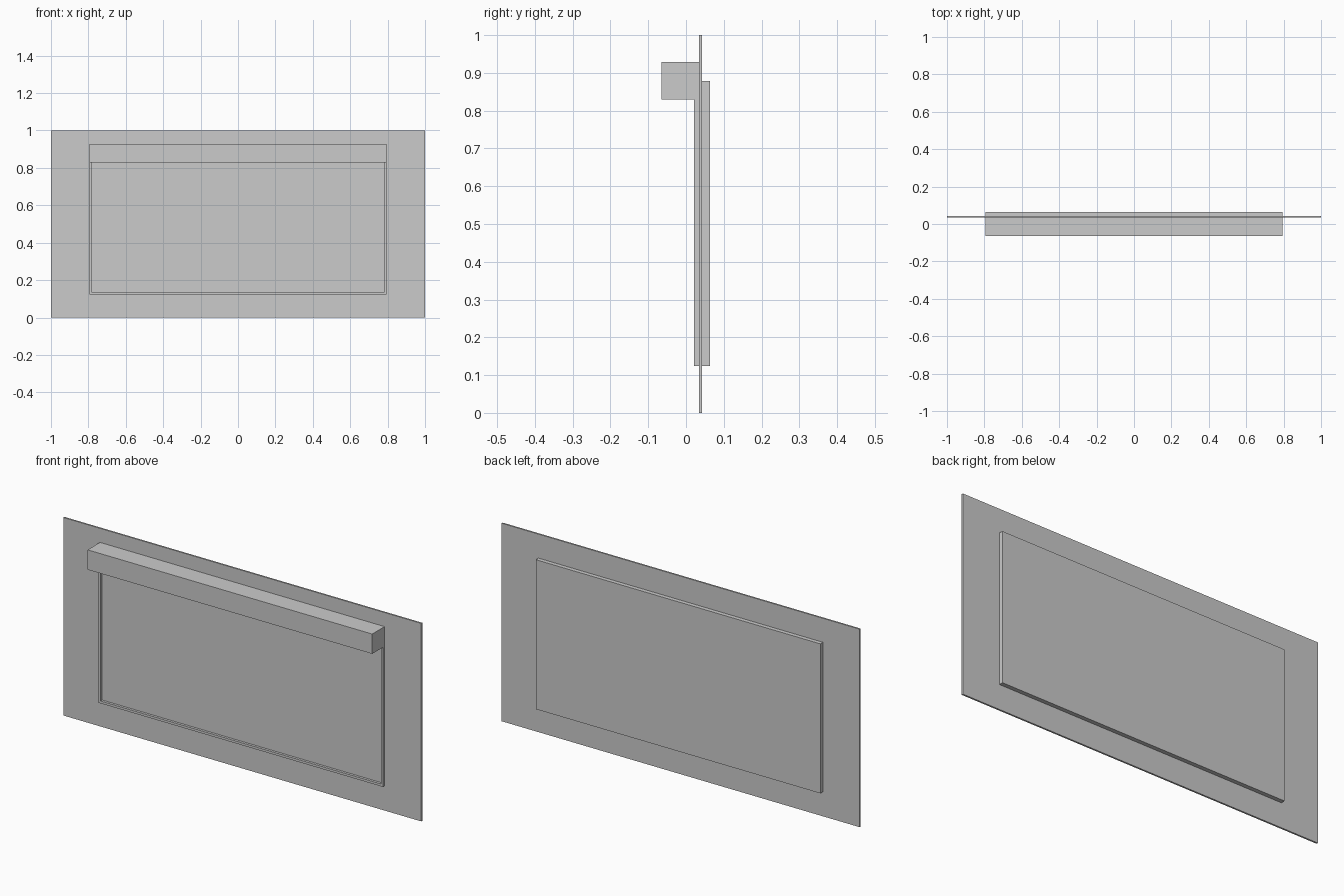
import bpy, bmesh
from mathutils import Vector

if "Cube" in bpy.data.objects:
    bpy.data.objects.remove(bpy.data.objects["Cube"])


def box(name, x, y, z):
    """Axis-aligned box from (min, max) pairs."""
    bm = bmesh.new()
    bmesh.ops.create_cube(bm, size=1)
    for v in bm.verts:
        v.co = Vector([(a + b) / 2 + c * (b - a) for c, (a, b) in zip(v.co, (x, y, z))])
    return add(name, bm)


def add(name, bm):
    me = bpy.data.meshes.new(name)
    bm.to_mesh(me)
    bm.free()
    ob = bpy.data.objects.new(name, me)
    bpy.context.collection.objects.link(ob)
    return ob


# Thin wall sheet the tray passes through
box("wall_panel", (-1, 1), (0.034, 0.0425), (0, 1))

# Long housing across the top front
box("top_housing", (-0.795, 0.795), (-0.0645, 0.034), (0.829, 0.929))

# Shallow tray: rim on the front, thin closed back
tray = box("window_frame", (-0.795, 0.795), (0.0215, 0.0635), (0.124, 0.879))
bm = bmesh.new()
bm.from_mesh(tray.data)
bm.normal_update()
front = min(bm.faces, key=lambda f: f.normal.y)
bmesh.ops.inset_region(bm, faces=[front], thickness=0.017)
floor = bmesh.ops.extrude_discrete_faces(bm, faces=[front])["faces"][0]
bmesh.ops.translate(bm, verts=floor.verts, vec=(0, 0.040, 0))
bmesh.ops.recalc_face_normals(bm, faces=bm.faces)
bm.to_mesh(tray.data)
bm.free()
